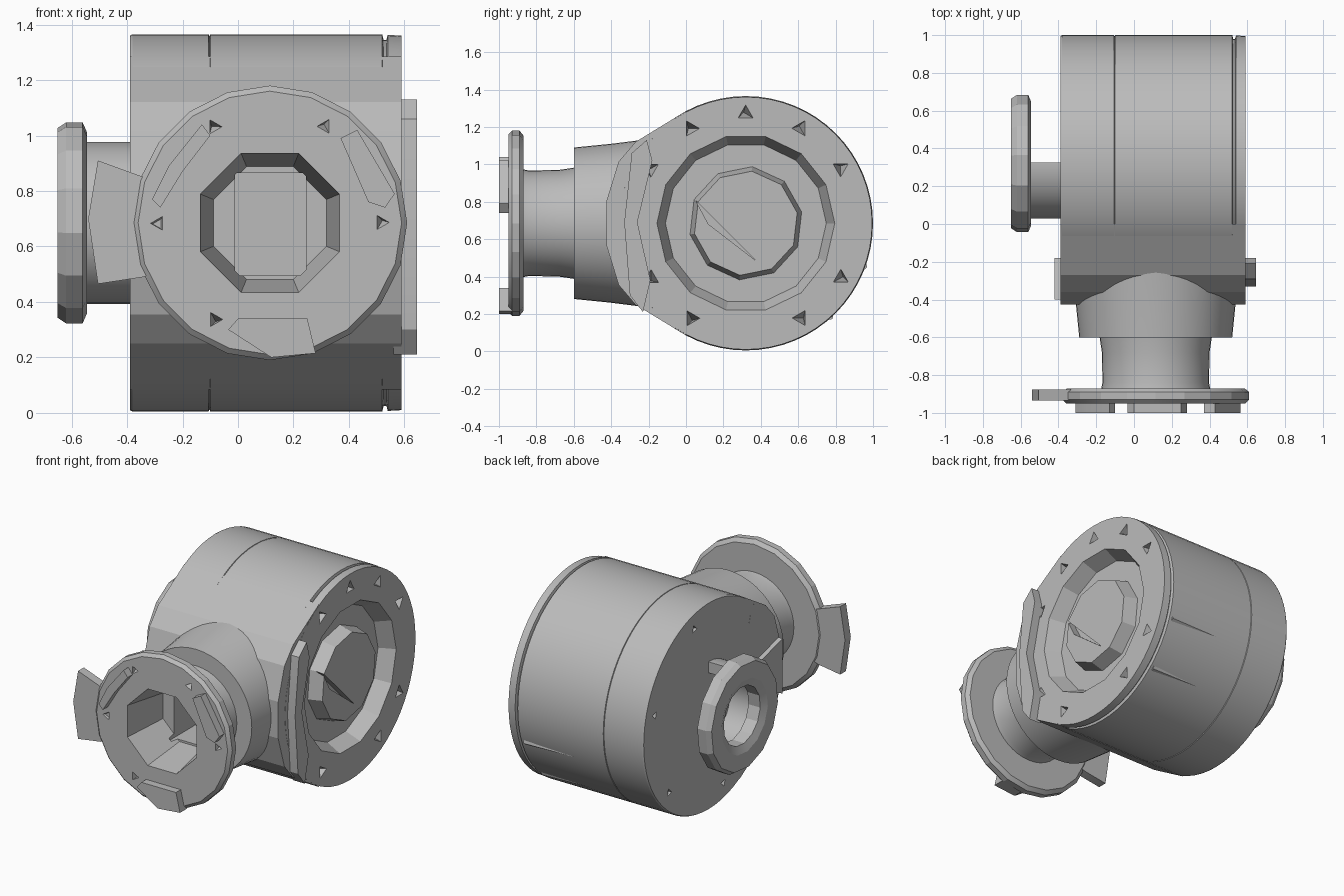
import bpy, bmesh
from math import sin, cos, pi, radians
from mathutils import Vector

old = bpy.data.objects.get("Cube")
if old:
    bpy.data.objects.remove(old)

metal = bpy.data.materials.new("plain_grey")
metal.use_nodes = True
GREY = (0.5, 0.5, 0.5, 1)
metal.diffuse_color = GREY
metal.node_tree.nodes["Principled BSDF"].inputs["Base Color"].default_value = GREY

DRUM = Vector((0, 0.32, 0.685))     # drum axis runs along x
PORT = Vector((0.115, 0, 0.685))    # front port axis runs along y


def finish(bm, name):
    bmesh.ops.recalc_face_normals(bm, faces=bm.faces)
    mesh = bpy.data.meshes.new(name)
    bm.to_mesh(mesh)
    bm.free()
    obj = bpy.data.objects.new(name, mesh)
    bpy.context.collection.objects.link(obj)
    mesh.materials.append(metal)
    return obj


def point(axis, centre, a, r, t):
    if axis == "x":
        return centre + Vector((a, r * cos(t), r * sin(t)))
    return centre + Vector((r * cos(t), a, r * sin(t)))


def lathe(name, axis, centre, profile, segs=48, turn=0.0, closed=False):
    """Spin (axial, radius) pairs; open profiles get end caps."""
    bm = bmesh.new()
    rings = [[bm.verts.new(point(axis, centre, a, r, turn + 2 * pi * i / segs))
              for i in range(segs)] for a, r in profile]
    pairs = list(zip(rings, rings[1:]))
    if closed:
        pairs.append((rings[-1], rings[0]))
    else:
        bm.faces.new(rings[0])
        bm.faces.new(rings[-1])
    for p, q in pairs:
        for i in range(segs):
            j = (i + 1) % segs
            bm.faces.new((p[i], p[j], q[j], q[i]))
    return finish(bm, name)


def prism(name, axis, outline, lo, hi):
    """Extrude an outline, given as (y, z) or (x, z), along an axis."""
    bm = bmesh.new()
    make = (lambda a, u, v: (a, u, v)) if axis == "x" else (lambda a, u, v: (u, a, v))
    ends = [[bm.verts.new(make(a, u, v)) for u, v in outline] for a in (lo, hi)]
    bm.faces.new(ends[0])
    bm.faces.new(ends[1])
    for i in range(len(outline)):
        j = (i + 1) % len(outline)
        bm.faces.new((ends[0][i], ends[0][j], ends[1][j], ends[1][i]))
    return finish(bm, name)


def notches(name, axis, centre, at, depth, ring, angles, size):
    """Ring of three-sided pits used as a cutter."""
    bm = bmesh.new()
    for deg in angles:
        t = radians(deg)
        mid = point(axis, centre, 0, ring, t)
        base = [bm.verts.new(point(axis, mid, at, size, t + 2 * pi * i / 3)) for i in range(3)]
        tip = bm.verts.new(point(axis, mid, at + depth, size * 0.3, t + 1))
        bm.faces.new(base)
        for i in range(3):
            bm.faces.new((base[i], base[(i + 1) % 3], tip))
    return finish(bm, name)


def cut(obj, *cutters):
    for cutter in cutters:
        mod = obj.modifiers.new(cutter.name, "BOOLEAN")
        mod.operation = "DIFFERENCE"
        mod.solver = "EXACT"
        mod.object = cutter
        bpy.context.view_layer.objects.active = obj
        bpy.ops.object.modifier_apply(modifier=mod.name)
    for cutter in cutters:
        bpy.data.objects.remove(cutter)


# Drum with a seam, a recessed end face and a faceted hub
drum = lathe("drum", "x", DRUM, [
    (-0.39, 0.675), (-0.38, 0.68), (-0.106, 0.68), (-0.103, 0.672), (-0.1, 0.68),
    (0.52, 0.68), (0.525, 0.66), (0.535, 0.66), (0.54, 0.678), (0.59, 0.675)], 64)
END_BOLTS = (30, 60, 90, 120, 150, 210, 240, 300, 330)
cut(drum,
    lathe("recess_cutter", "x", DRUM, [(0.49, 0.43), (0.6, 0.48)], 14),
    notches("bolt_cutter", "x", DRUM, 0.6, -0.13, 0.585, END_BOLTS, 0.05),
    notches("rear_bolt_cutter", "x", DRUM, -0.4, 0.08, 0.58, range(15, 360, 60), 0.03))
hub = lathe("end_hub", "x", DRUM, [(0.47, 0.31), (0.58, 0.28)], 10, 0.2)
cut(hub, prism("hub_slot_cutter", "x", [(0.05, 0.81), (0.38, 0.48), (0.12, 0.68)], 0.53, 0.6))

# Shallow wedge ribs on the rear of the drum
for deg in (-20, -48):
    t = radians(deg)
    bm = bmesh.new()
    for a, r, off in ((0.5, 0.67, -0.05), (0.5, 0.67, 0.05), (0.5, 0.69, 0), (0.0, 0.675, 0)):
        bm.verts.new(point("x", DRUM, a, r, t + off))
    bmesh.ops.convex_hull(bm, input=bm.verts)
    finish(bm, "drum_rib")

# Teardrop housing that leads from the drum to the front port
half = [(0.0, 0.6), (-0.27, 0.435), (-0.36, 0.33), (-0.425, 0.12)]
outline = [(y, 0.685 + h) for y, h in half] + [(y, 0.685 - h) for y, h in reversed(half)]
housing = prism("housing", "x", outline, -0.389, 0.589)
cut(housing,
    lathe("housing_recess_cutter", "x", DRUM, [(0.49, 0.43), (0.6, 0.48)], 14),
    notches("housing_bolt_cutter", "x", DRUM, 0.6, -0.13, 0.585, END_BOLTS + (180,), 0.05))
prism("right_lug", "x", [(-0.18, 1.02), (-0.21, 1.13), (-0.29, 1.06), (-0.33, 0.69),
                         (-0.3, 0.3), (-0.23, 0.21), (-0.19, 0.38), (-0.26, 0.69)], 0.56, 0.645)
prism("left_lug", "x", [(-0.18, 0.6), (-0.18, 0.8), (-0.4, 0.86), (-0.4, 0.5)], -0.42, -0.37)

# Front collar, flared from the housing
collar = lathe("front_collar", "y", PORT, [(-0.6, 0.405), (-0.4, 0.425), (-0.2, 0.45)])

# Front neck and flange with a faceted bore
neck = lathe("front_neck", "y", PORT, [(-0.88, 0.29), (-0.84, 0.282), (-0.68, 0.285), (-0.58, 0.3)], 40)
flange = lathe("front_flange", "y", PORT, [
    (-0.95, 0.475), (-0.93, 0.495), (-0.89, 0.495), (-0.87, 0.47)], 20)
cut(flange, notches("flange_bolt_cutter", "y", PORT, -0.96, 0.06, 0.4, (0, 60, 120, 180, 240), 0.035))
for part in (flange, neck, collar):
    cut(part,
        lathe("bore_cutter", "y", PORT, [(-0.97, 0.275), (-0.65, 0.22)], 8, pi / 8),
        prism("square_bore_cutter", "y", [(-0.01, 0.495), (0.245, 0.495),
                                          (0.245, 0.865), (-0.01, 0.865)], -0.7, -0.43))
prism("flange_tab", "y", [(-0.54, 0.7), (-0.505, 0.91), (-0.34, 0.85), (-0.2, 0.8),
                          (-0.2, 0.55), (-0.34, 0.49), (-0.505, 0.465)], -0.935, -0.875)

# Raised pads on the flange face
pads = [[(0.37, 0.99), (0.43, 1.02), (0.565, 0.79), (0.53, 0.74), (0.47, 0.76)],
        [(-0.035, 0.3), (0.0, 0.34), (0.25, 0.34), (0.28, 0.215), (0.12, 0.2)],
        [(-0.31, 0.77), (-0.25, 0.89), (-0.13, 1.04), (-0.1, 1.0), (-0.2, 0.87), (-0.28, 0.74)]]
for pad in pads:
    prism("flange_pad", "y", pad, -1.0, -0.93)

# Side outlet: half shell neck and ringed flange
side_neck = lathe("side_neck", "x", DRUM, [(-0.56, 0.292), (-0.37, 0.292), (-0.37, 0.22), (-0.56, 0.22)],
                  32, closed=True)
cut(side_neck, prism("neck_cutter", "x", [(0.325, 0.2), (0.8, 0.2), (0.8, 1.2), (0.325, 1.2)], -0.7, -0.3))
lathe("side_flange", "x", DRUM, [(-0.65, 0.345), (-0.62, 0.365), (-0.56, 0.365), (-0.545, 0.33),
                                 (-0.545, 0.19), (-0.63, 0.19), (-0.65, 0.24)], 14, 0.1, closed=True)

# Smooth round walls, keep hard edges
bpy.ops.object.select_all(action="DESELECT")
for obj in bpy.context.scene.objects:
    if obj.type == "MESH":
        obj.select_set(True)
        bpy.context.view_layer.objects.active = obj
bpy.ops.object.shade_smooth_by_angle(angle=radians(16))
